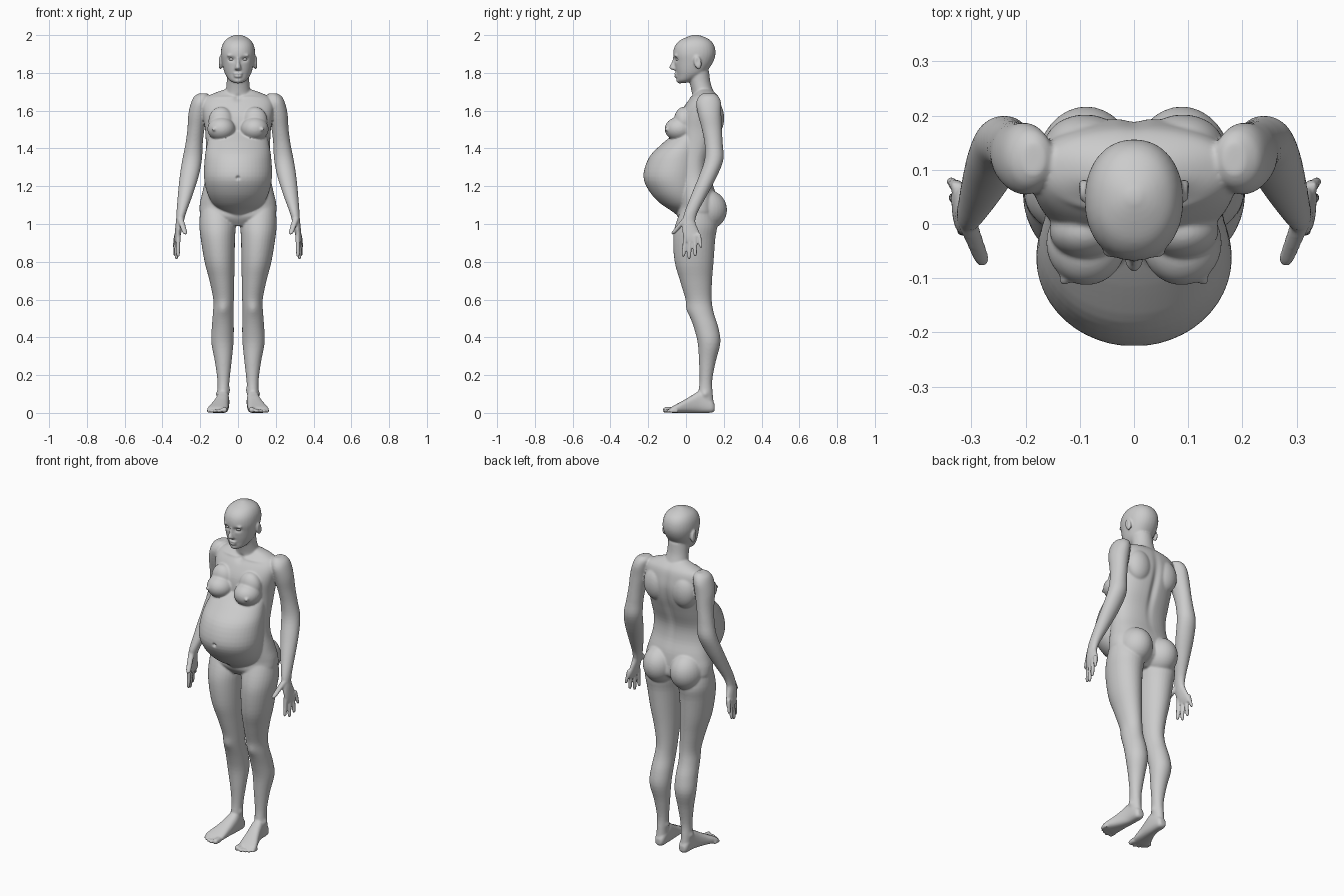
import bpy, bmesh, math
from mathutils import Vector, Matrix

bm = bmesh.new()


def catmull(a, b, c, d, t):
    return 0.5 * (2*b + (c-a)*t + (2*a-5*b+4*c-d)*t*t + (3*b-a-3*c+d)*t**3)


def loft(rings, axis='z', sides=(1,), power=2.0, seg=32, sub=4):
    """Closed skin through oval rings (position, x0, x1, v0, v1)."""
    fine = []
    for i in range(len(rings) - 1):
        q = [rings[max(0, min(len(rings)-1, i+k))] for k in (-1, 0, 1, 2)]
        fine += [[catmull(*p, s/sub) for p in zip(*q)] for s in range(sub)]
    fine.append(rings[-1])
    for side in sides:
        loops = []
        for pos, x0, x1, v0, v1 in fine:
            loop = []
            for k in range(seg):
                a = 2*math.pi*k/seg
                c, s = math.cos(a), math.sin(a)
                c = math.copysign(abs(c)**(2/power), c)
                s = math.copysign(abs(s)**(2/power), s)
                x = side*((x0+x1)/2 + c*(x1-x0)/2)
                v = (v0+v1)/2 + s*(v1-v0)/2
                loop.append(bm.verts.new((x, v, pos) if axis == 'z' else (x, pos, v)))
            loops.append(loop)
        for a, b in zip(loops, loops[1:]):
            for k in range(seg):
                bm.faces.new((a[k], a[(k+1) % seg], b[(k+1) % seg], b[k]))
        bm.faces.new(loops[0])
        bm.faces.new(loops[-1])


def ball(c, r, sides=(1, -1), tilt=0):
    for s in sides:
        m = (Matrix.Translation((s*c[0], c[1], c[2])) @ Matrix.Rotation(tilt, 4, 'X')
             @ Matrix.Diagonal((*r, 1)))
        bmesh.ops.create_uvsphere(bm, u_segments=32, v_segments=20, radius=1, matrix=m)


def centred(rows):      # (z, half width, front, back)
    return [(z, -w, w, f, b) for z, w, f, b in rows]


def around(rows):       # (z, cx, cy, rx, ry)
    return [(z, x-rx, x+rx, y-ry, y+ry) for z, x, y, rx, ry in rows]


def finger(base, tip, r):
    b, t = Vector(base), Vector(tip)
    pts = [b.lerp(t, k) for k in (0, .5, .85, .96, 1)]
    loft(around([(p.z, p.x, p.y, r*f, r*f) for p, f in zip(pts, (1.1, 1, .9, .65, .25))]),
         sides=BOTH, seg=16)


BOTH = (1, -1)

# torso
loft(centred([(.99, .09, -.01, .10), (1.04, .19, -.045, .165), (1.10, .203, -.04, .165),
              (1.17, .188, -.05, .155), (1.25, .172, -.05, .13), (1.33, .168, -.05, .128),
              (1.42, .17, -.045, .158), (1.50, .174, -.045, .185), (1.57, .185, -.035, .195),
              (1.63, .19, -.005, .187), (1.67, .17, .025, .175), (1.695, .12, .05, .155),
              (1.715, .06, .06, .13)]), power=2.3, seg=48)
# pregnant belly
loft(centred([(1.04, .03, -.04, .06), (1.07, .09, -.078, .08), (1.11, .135, -.137, .1),
              (1.17, .165, -.192, .1), (1.25, .18, -.226, .1), (1.35, .176, -.197, .11),
              (1.42, .165, -.132, .12), (1.48, .15, -.06, .12), (1.52, .12, -.01, .1)]), seg=48)
# neck
loft(centred([(1.63, .085, .03, .17), (1.67, .075, .03, .16), (1.70, .066, .03, .147),
              (1.75, .06, .018, .13), (1.81, .06, .0, .122)]))
# head
loft(centred([(1.747, .02, -.038, .0), (1.76, .045, -.046, .04), (1.79, .066, -.05, .095),
              (1.82, .077, -.056, .12), (1.86, .086, -.062, .145), (1.90, .091, -.068, .156),
              (1.94, .086, -.06, .151), (1.97, .07, -.035, .132), (1.99, .043, .005, .098),
              (2.002, .01, .04, .06)]), power=2.15)
# nose, lips, chin, brow, ears
loft(centred([(1.885, .007, -.069, -.04), (1.855, .010, -.077, -.04), (1.832, .015, -.089, -.04),
              (1.822, .018, -.085, -.04), (1.814, .012, -.068, -.04)]), seg=16)
ball((0, -.053, 1.795), (.025, .011, .007), (1,))
ball((0, -.051, 1.782), (.022, .011, .008), (1,))
ball((0, -.032, 1.761), (.026, .020, .017), (1,))
ball((.034, -.052, 1.892), (.026, .012, .008))
ball((.093, .062, 1.855), (.012, .020, .037), tilt=.2)
# breasts
ball((.088, -.035, 1.503), (.074, .078, .064))
ball((.09, -.012, 1.545), (.066, .052, .075))
ball((.128, -.102, 1.502), (.010, .012, .010))
# shoulder blades and buttocks
ball((.09, .145, 1.56), (.075, .057, .095))
ball((.088, .105, 1.075), (.093, .112, .108))

# arms
loft(around([(1.692, .185, .12, .02, .03), (1.675, .19, .12, .042, .052), (1.64, .2, .12, .049, .066),
             (1.58, .212, .125, .051, .062), (1.50, .223, .137, .045, .053),
             (1.42, .233, .147, .046, .048), (1.34, .243, .148, .052, .05),
             (1.25, .259, .115, .05, .048), (1.15, .28, .068, .039, .042),
             (1.06, .30, .026, .026, .035), (1.01, .308, .015, .02, .033)]), sides=BOTH)
# palms, fingers and thumbs
loft(around([(1.05, .302, .02, .02, .03), (1.01, .309, .016, .02, .034), (.97, .315, .022, .018, .043),
             (.93, .321, .033, .015, .047), (.905, .325, .04, .010, .040)]), sides=BOTH)
for base, tip, r in [((.316, -.003, .94), (.317, -.014, .825), .0112),
                     ((.322, .022, .94), (.326, .016, .812), .0115),
                     ((.326, .047, .94), (.334, .049, .828), .0112),
                     ((.327, .068, .95), (.339, .080, .872), .0100)]:
    finger(base, tip, r)
finger((.306, .0, 1.03), (.278, -.072, .945), .016)

# legs
loft([(1.09, .03, .198, -.02, .14), (1.0, .013, .205, -.055, .165), (.92, .016, .197, -.068, .155),
      (.80, .018, .177, -.06, .146), (.70, .02, .151, -.032, .138), (.60, .022, .131, -.002, .136),
      (.53, .024, .133, .014, .147), (.45, .022, .139, .042, .172), (.37, .024, .141, .062, .182),
      (.27, .034, .122, .069, .157), (.17, .045, .109, .072, .139), (.10, .049, .109, .064, .142),
      (.05, .05, .108, .06, .146), (.01, .058, .1, .07, .138)], sides=BOTH)
# feet
loft([(.152, .062, .094, .012, .045), (.135, .05, .106, .001, .07), (.08, .046, .112, 0, .115),
      (.04, .047, .122, 0, .098), (0, .05, .137, 0, .074), (-.04, .052, .155, 0, .052),
      (-.07, .056, .163, 0, .036), (-.085, .066, .15, .004, .026)],
     axis='y', sides=BOTH, power=2.6)
# toes
for x, tip, r in [(.072, -.122, .017), (.098, -.124, .0115), (.119, -.115, .011),
                  (.138, -.104, .0105), (.155, -.09, .010)]:
    rows = [(.045, 1), (.02, .95), (.006, .85), (0, .35)]
    loft([(tip+d, x-r*f, x+r*f, r*(1-f)*.8, r*(.8+1.1*f)) for d, f in rows],
         axis='y', sides=BOTH, seg=16)

bmesh.ops.recalc_face_normals(bm, faces=bm.faces)
mesh = bpy.data.meshes.new("body")
bm.to_mesh(mesh)
bm.free()
body = bpy.data.objects.new("body", mesh)
bpy.context.collection.objects.link(body)
bpy.context.view_layer.objects.active = body
body.select_set(True)

# fuse all parts into one soft skin
fuse = body.modifiers.new("fuse", 'REMESH')
fuse.mode = 'VOXEL'
fuse.voxel_size = .005
soft = body.modifiers.new("soften", 'SMOOTH')
soft.factor, soft.iterations = .5, 8
for name in ("fuse", "soften"):
    bpy.ops.object.modifier_apply(modifier=name)

# sculpted dents and bumps: centre, reach, push
dabs = [((0, -.226, 1.245), (.009, .03, .009), (0, .013, 0)),      # navel
        ((0, .17, 1.45), (.02, .07, .16), (0, -.013, 0)),          # spine groove
        ((0, .025, 1.665), (.02, .03, .018), (0, .012, 0)),        # throat notch
        ((0, -.06, 1.789), (.021, .02, .0035), (0, .004, 0))]      # mouth line
for s in BOTH:
    dabs += [((s*.034, -.055, 1.872), (.018, .03, .012), (0, .011, 0)),     # eye socket
             ((s*.1, .06, 1.858), (.012, .010, .018), (-s*.006, 0, 0)),     # ear hollow
             ((s*.08, .01, .55), (.03, .03, .035), (0, -.007, 0)),          # kneecap
             ((s*.108, .10, .10), (.014, .018, .016), (s*.007, 0, 0)),      # ankle bone
             ((s*.05, .10, .12), (.014, .018, .016), (-s*.006, 0, 0)),
             ((s*.09, .01, 1.672), (.07, .03, .008), (0, -.006, .002))]     # collarbone
for v in body.data.vertices:
    p = v.co.copy()
    for c, r, push in dabs:
        d = sum(((p[i]-c[i])/r[i])**2 for i in range(3))
        if d < 6:
            v.co += Vector(push)*math.exp(-d)
bpy.ops.object.shade_smooth()

# eyes
for s, name in ((1, "left_eye"), (-1, "right_eye")):
    bpy.ops.mesh.primitive_uv_sphere_add(segments=24, ring_count=16, radius=1,
                                         location=(s*.034, -.041, 1.872))
    bpy.context.object.scale = (.0145, .0135, .0085)
    bpy.context.object.name = name
    bpy.ops.object.shade_smooth()
